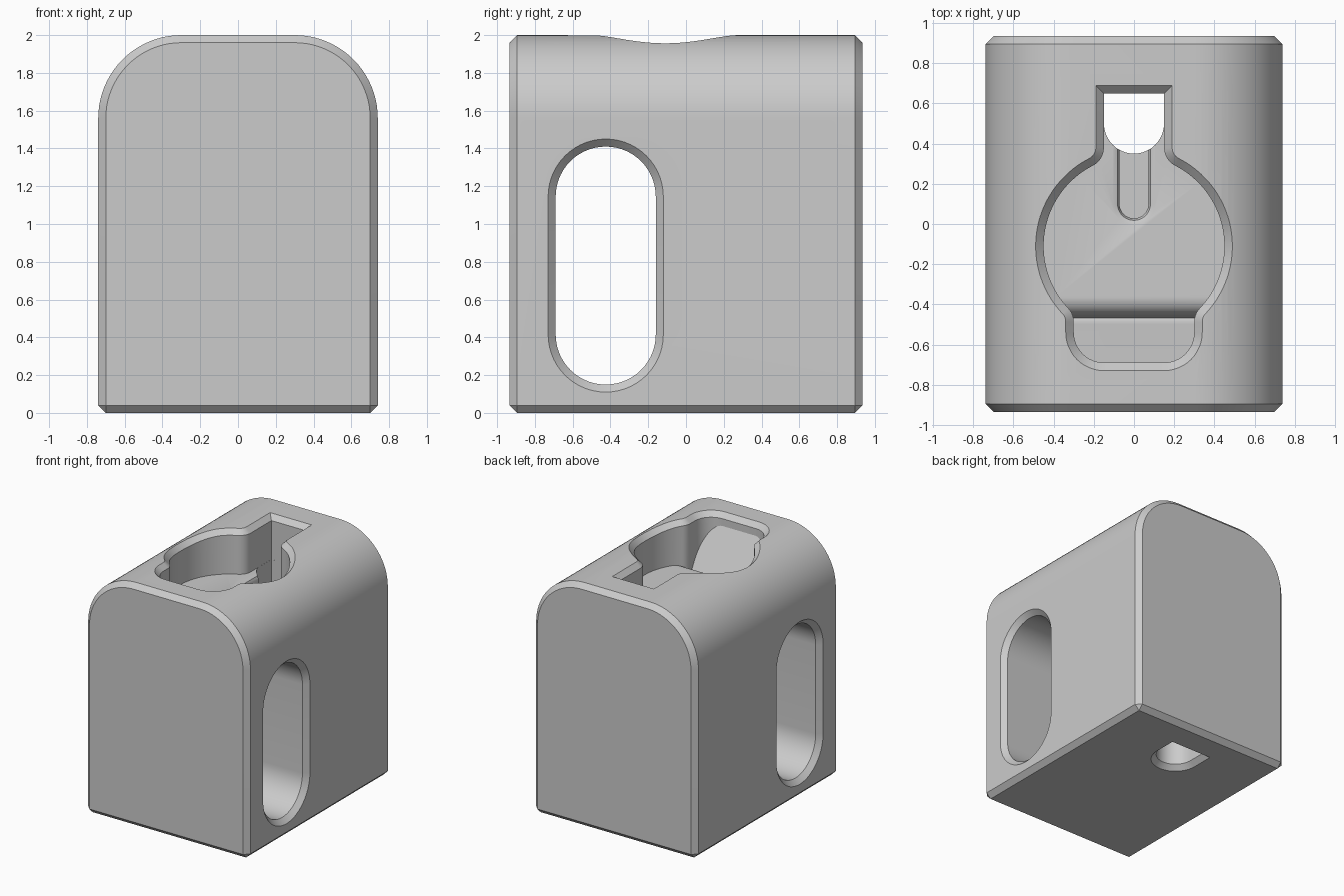
import bpy, bmesh
from math import sin, cos, pi, sqrt, atan2, radians

cube = bpy.data.objects.get("Cube")
if cube:
    bpy.data.objects.remove(cube, do_unlink=True)

grey = bpy.data.materials.new("plain_grey")
grey.use_nodes = True
grey.diffuse_color = (0.6, 0.6, 0.6, 1)
grey.node_tree.nodes["Principled BSDF"].inputs["Base Color"].default_value = (0.6, 0.6, 0.6, 1)

W, L, H, R, C = 0.74, 0.935, 2.0, 0.44, 0.04   # half width, half length, height, shoulder, chamfer
FLOOR = 1.64
WELL_Y, WELL_R = -0.11, 0.45


def arc(cx, cy, r, a0, a1, n=12):
    return [(cx + r * cos(a0 + (a1 - a0) * i / n), cy + r * sin(a0 + (a1 - a0) * i / n))
            for i in range(n + 1)]


def loft(name, rings):
    """Closed solid skinned through matching rings of 3D points."""
    bm = bmesh.new()
    rows = [[bm.verts.new(p) for p in ring] for ring in rings]
    for a, b in zip(rows, rows[1:]):
        for i in range(len(a)):
            j = (i + 1) % len(a)
            bm.faces.new((a[i], a[j], b[j], b[i]))
    bm.faces.new(rows[0])
    bm.faces.new(rows[-1])
    bmesh.ops.remove_doubles(bm, verts=bm.verts, dist=1e-5)
    bmesh.ops.recalc_face_normals(bm, faces=bm.faces)
    mesh = bpy.data.meshes.new(name)
    bm.to_mesh(mesh)
    bm.free()
    mesh.materials.append(grey)
    ob = bpy.data.objects.new(name, mesh)
    bpy.context.collection.objects.link(ob)
    return ob


def cut(target, cutter):
    mod = target.modifiers.new("cut", "BOOLEAN")
    mod.operation, mod.solver, mod.object = "DIFFERENCE", "EXACT", cutter
    bpy.context.view_layer.objects.active = target
    bpy.ops.object.modifier_apply(modifier=mod.name)
    bpy.data.objects.remove(cutter, do_unlink=True)


def mirror(half):
    return half + [(-x, y) for x, y in reversed(half)]


# Body: arched block with chamfered ends and base
def body_profile(d):
    foot = [(W - C, d), (W - d, C)]
    return mirror(foot + arc(W - R, H - R, R - d, 0, pi / 2, 20))


body = loft("stand_body", [[(x, y, z) for x, z in body_profile(d)]
                           for y, d in ((-L, C), (C - L, 0), (L - C, 0), (L, C))])


def top_z(x):
    over = max(0, abs(x) - (W - R))
    return H - R + sqrt(R * R - over * over)


# Well outline: round well with a front finger pocket and a rear cable notch
def well_outline(d):
    f = 0.1
    pocket, notch, corner = 0.3, 0.15, 0.15
    reach = WELL_R + f
    dy_p = sqrt(reach ** 2 - (pocket + f) ** 2)
    dy_n = sqrt(reach ** 2 - (notch + f) ** 2)
    a_p, a_n = atan2(dy_p, pocket + f), atan2(dy_n, notch + f)
    half = arc(pocket - corner, -0.54, corner + d, -pi / 2, 0)
    half += arc(pocket + f, WELL_Y - dy_p, f - d, pi, pi - a_p, 8)
    half += arc(0, WELL_Y, WELL_R + d, -a_p, a_n, 40)[1:-1]
    half += arc(notch + f, WELL_Y + dy_n, f - d, pi + a_n, pi, 8)
    half += [(notch + d, 0.65 + d)]
    return mirror(half)


inner, rim, wide = (well_outline(d) for d in (0, C, 1.5 * C))
edge = [top_z(x) for x, _ in rim]
well = loft("well_cutter", [
    [(x, y, 1.44) for x, y in inner],
    [(x, y, z - C) for (x, y), z in zip(inner, edge)],
    [(x, y, z + C / 2) for (x, y), z in zip(wide, edge)],
    [(x, y, H + 0.2) for x, y in wide]])

# Well floor: flat, rolling down into a crease, then a steep finger ramp
roll = arc(-0.36, FLOOR - 0.1, 0.1, pi / 2, pi * 0.94)
crease = [(-0.468, 1.53), (-0.48, 1.535), (-0.492, 1.55), (-0.5, 1.565)]
side = [(0.9, 1.3), (0.9, FLOOR)] + roll + crease + [(-0.69, 1.9), (-0.9, 1.9), (-0.9, 1.3)]
cut(well, loft("floor_form", [[(x, y, z) for y, z in side] for x in (-0.9, 0.9)]))
cut(body, well)


# Cable hole through the base, round at the front and square at the back
def hole_outline(d):
    r = 0.15 + d
    return arc(0, 0.5, r, pi, 2 * pi, 24) + [(r, 0.65 + d), (-r, 0.65 + d)]


# The shaft sits a hair inside the notch walls so the solids never share a face
cut(body, loft("cable_hole_cutter", [[(x, y, z) for x, y in hole_outline(d)]
                                     for z, d in ((-C, 2 * C), (C, -0.0005), (1.8, -0.0005))]))


# Cable groove in the well floor
def groove_outline(d):
    r = 0.072 + d
    return arc(0, 0.1, r, pi, 2 * pi, 20) + [(r, 0.5), (-r, 0.5)]


cut(body, loft("groove_cutter", [
    [(x, y, FLOOR + dz) for x, y in groove_outline(d)]
    for dz, d in ((-0.1, 0), (-0.033, 0), (-0.01, 0.01), (0, 0.033), (0.03, 0.04))]))


# Oval window straight through both sides
def window_outline(d):
    r = 0.265 + d
    return arc(-0.425, 1.145, r, 0, pi, 28) + arc(-0.425, 0.415, r, pi, 2 * pi, 28)


cut(body, loft("window_cutter", [[(x, y, z) for y, z in window_outline(d)]
                                 for x, d in ((-W - C, 2 * C), (C - W, 0), (W - C, 0), (W + C, 2 * C))]))

bpy.ops.object.select_all(action="DESELECT")
body.select_set(True)
bpy.context.view_layer.objects.active = body
bpy.ops.object.shade_smooth_by_angle(angle=radians(28))
